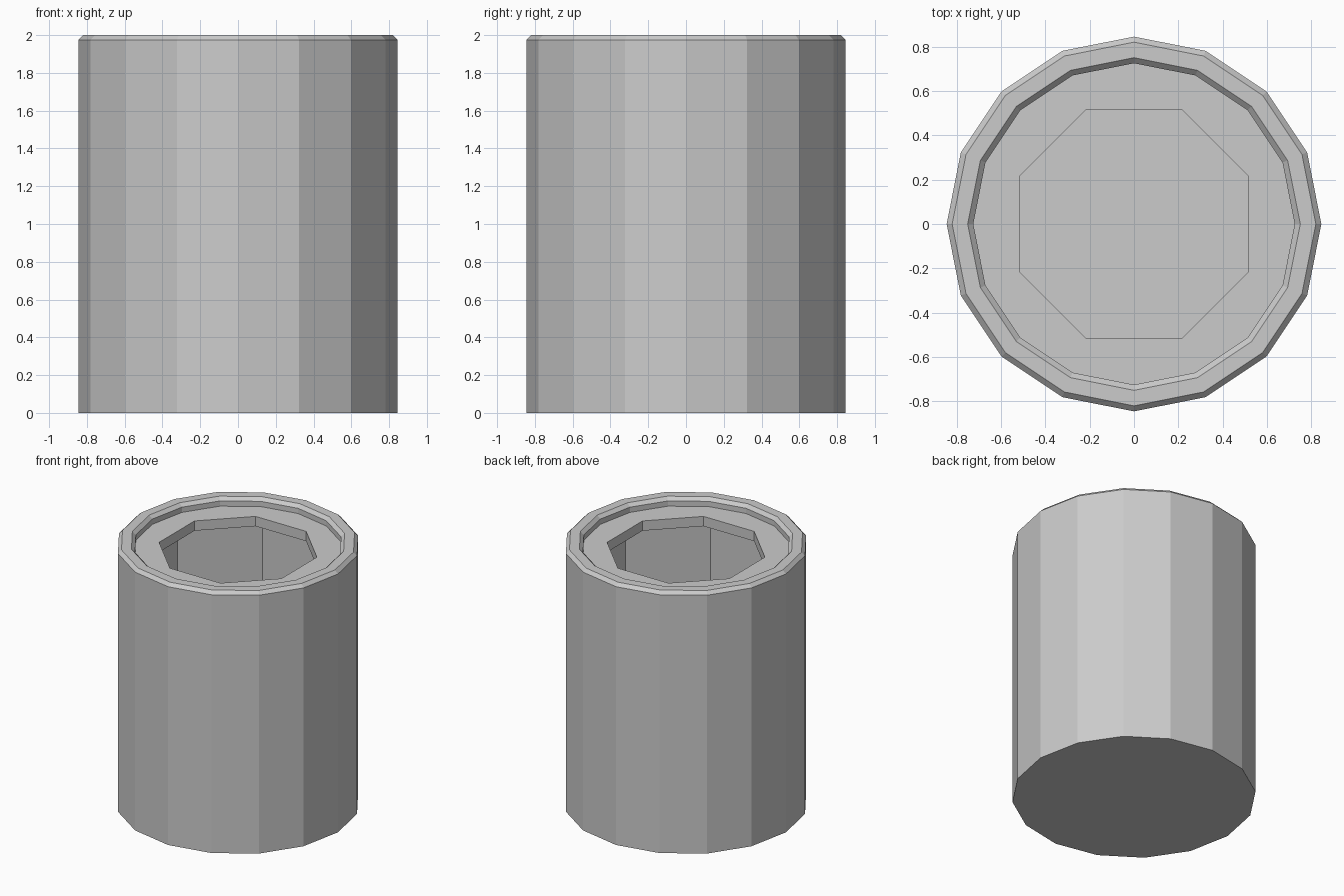
import bpy, bmesh
from math import cos, sin, pi

cube = bpy.data.objects.get("Cube")
if cube:
    bpy.data.objects.remove(cube, do_unlink=True)

SIDES = 16

# Single plain grey
grey = bpy.data.materials.new("light_grey")
grey.use_nodes = True
grey.diffuse_color = (0.6, 0.6, 0.6, 1)
grey.node_tree.nodes["Principled BSDF"].inputs["Base Color"].default_value = (0.6, 0.6, 0.6, 1)


def ring(bm, radius, z, octagon=False):
    """Ring of points; the octagon keeps every other point on its side midpoints."""
    verts = []
    for k in range(SIDES):
        a = 2 * pi * k / SIDES
        r = radius * cos(pi / 8) if octagon and k % 2 == 0 else radius
        verts.append(bm.verts.new((r * cos(a), r * sin(a), z)))
    return verts


# Radius, height, octagonal: from the base up the outside, then down the inside
profile = [
    (0.845, 0.0, False),     # base
    (0.845, 1.975, False),   # outer wall
    (0.82, 2.0, False),      # outer chamfer
    (0.75, 2.0, False),      # flat rim
    (0.725, 1.975, False),   # inner chamfer
    (0.725, 1.935, False),   # recess wall
    (0.56, 1.935, True),     # recessed lid with octagonal opening
    (0.56, 1.86, True),      # lip of the opening
    (0.78, 1.86, True),      # underside of the lid
    (0.78, 0.07, True),      # cavity wall
]

bm = bmesh.new()
rings = [ring(bm, *p) for p in profile]
for low, high in zip(rings, rings[1:]):
    for i in range(SIDES):
        j = (i + 1) % SIDES
        bm.faces.new((low[i], low[j], high[j], high[i]))

# Closed bottom and cavity floor
bm.faces.new(rings[0][::-1])
bm.faces.new(rings[-1])
bmesh.ops.recalc_face_normals(bm, faces=bm.faces)

mesh = bpy.data.meshes.new("hollow_canister")
bm.to_mesh(mesh)
bm.free()
mesh.materials.append(grey)
canister = bpy.data.objects.new("hollow_canister", mesh)
bpy.context.collection.objects.link(canister)
